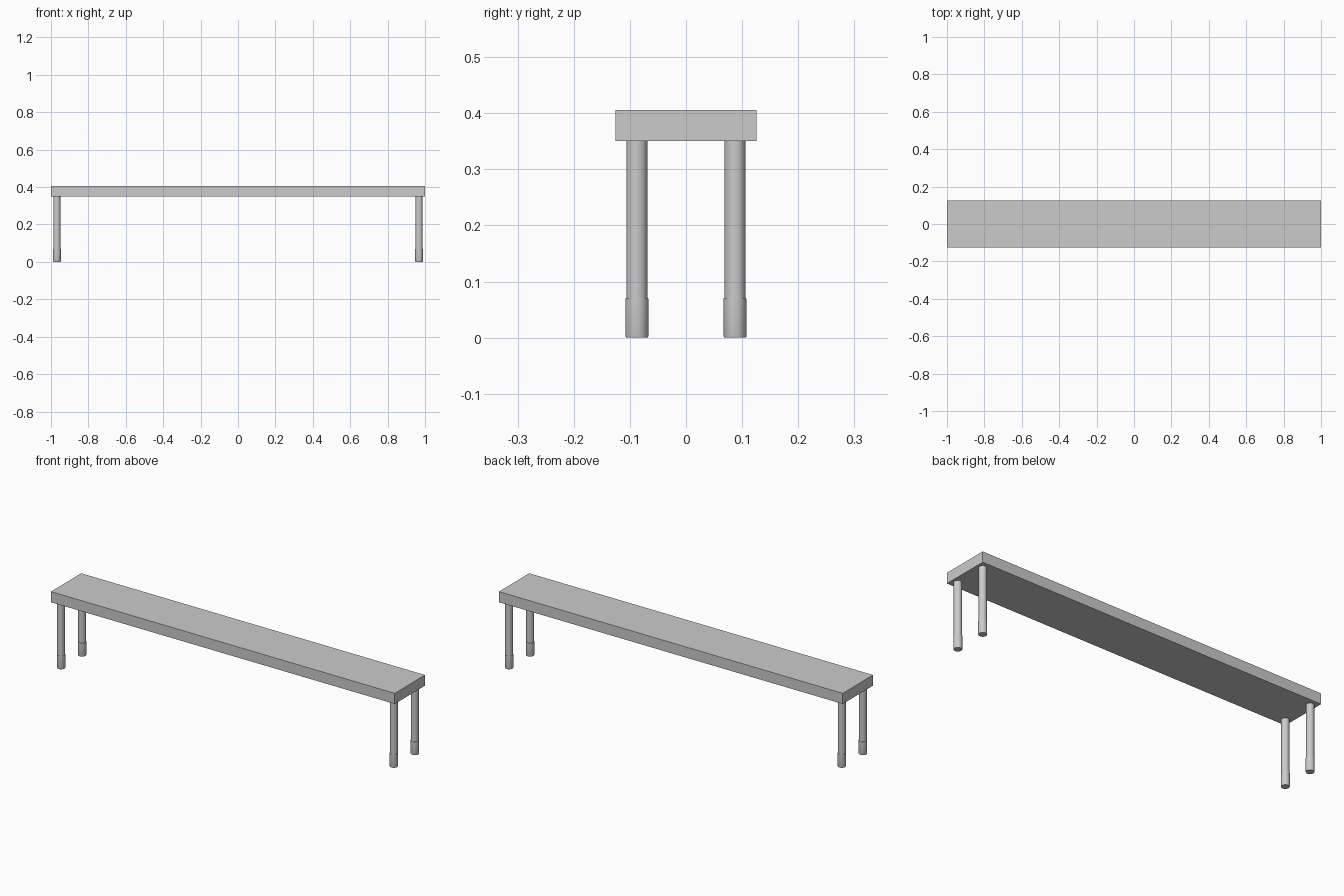
import bpy, bmesh
from math import radians, pi, cos, sin

if "Cube" in bpy.data.objects:
    bpy.data.objects.remove(bpy.data.objects["Cube"])

SEAT_BOTTOM, SEAT_TOP = 0.35, 0.406
LEG_X, LEG_Y = 0.968, 0.0875


def finish(name, bm):
    bmesh.ops.recalc_face_normals(bm, faces=bm.faces)
    mesh = bpy.data.meshes.new(name)
    bm.to_mesh(mesh)
    bm.free()
    obj = bpy.data.objects.new(name, mesh)
    bpy.context.collection.objects.link(obj)
    return obj


def turned(name, profile, x, y, sides=32):
    """Closed round part from (radius, height) points."""
    bm = bmesh.new()
    rings = [[bm.verts.new((x + r * cos(2 * pi * i / sides),
                            y + r * sin(2 * pi * i / sides), z))
              for i in range(sides)] for r, z in profile]
    for a, b in zip(rings, rings[1:]):
        for i in range(sides):
            j = (i + 1) % sides
            bm.faces.new((a[i], a[j], b[j], b[i]))
    bm.faces.new(rings[0])
    bm.faces.new(rings[-1])
    obj = finish(name, bm)
    bpy.ops.object.select_all(action='DESELECT')
    obj.select_set(True)
    bpy.context.view_layer.objects.active = obj
    bpy.ops.object.shade_smooth_by_angle(angle=radians(30))
    return obj


# Seat plank
bm = bmesh.new()
bmesh.ops.create_cube(bm, size=1)
bmesh.ops.scale(bm, vec=(2, 0.252, SEAT_TOP - SEAT_BOTTOM), verts=bm.verts)
bmesh.ops.translate(bm, vec=(0, 0, (SEAT_TOP + SEAT_BOTTOM) / 2), verts=bm.verts)
finish("seat", bm)

# Four round legs, each stepping out to a sleeved foot
leg_profile = [(0.0195, 0), (0.0205, 0.003), (0.0205, 0.07),
               (0.0187, 0.07), (0.0187, SEAT_BOTTOM)]
for side, sx in (("left", -1), ("right", 1)):
    for end, sy in (("front", -1), ("back", 1)):
        turned(f"{end}_{side}_leg", leg_profile, sx * LEG_X, sy * LEG_Y)
